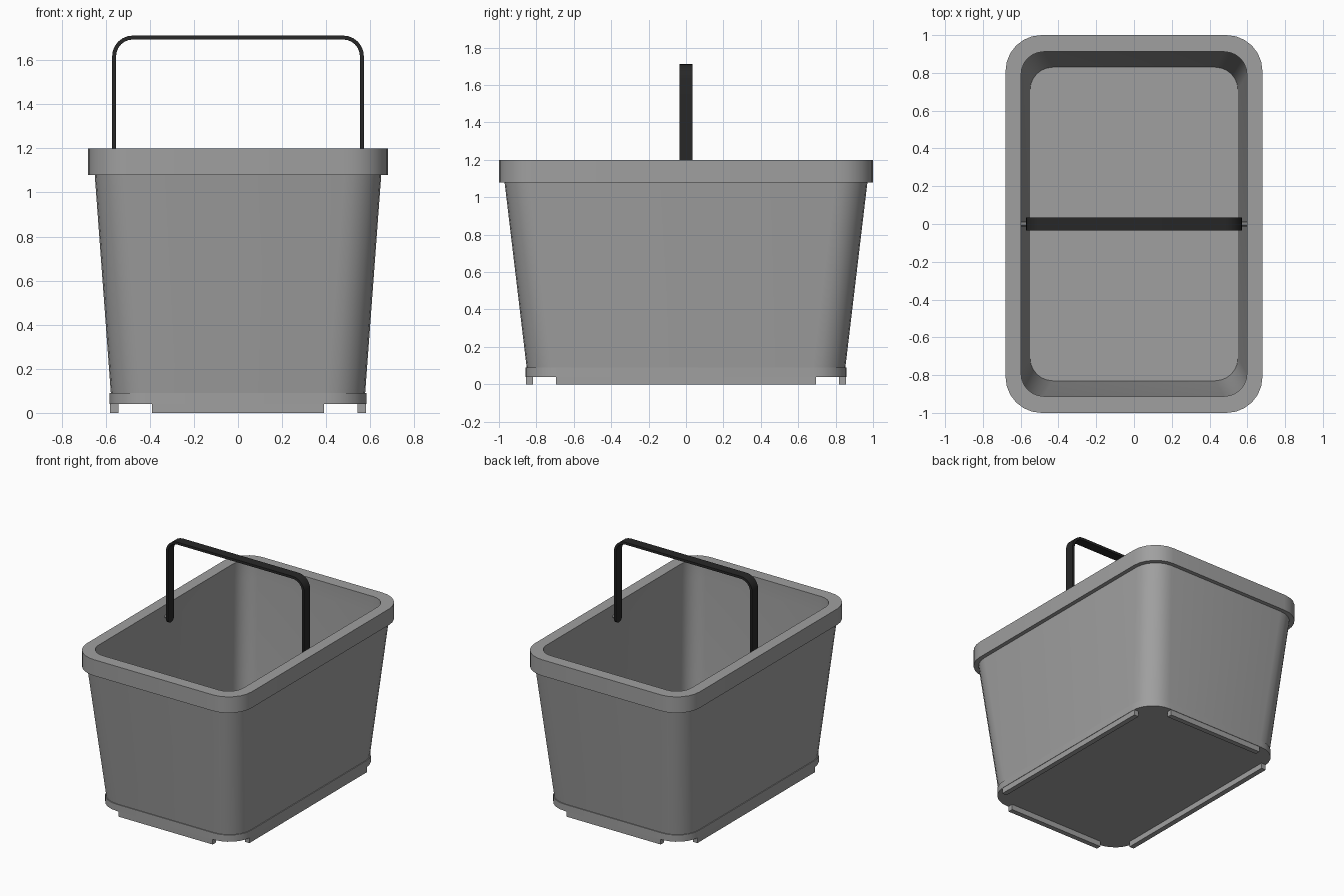
import bpy, bmesh, math

if "Cube" in bpy.data.objects:
    bpy.data.objects.remove(bpy.data.objects["Cube"])


def material(name, v):
    m = bpy.data.materials.new(name)
    m.diffuse_color = (v, v, v, 1)
    m.use_nodes = True
    m.node_tree.nodes["Principled BSDF"].inputs["Base Color"].default_value = m.diffuse_color
    return m


GREY = material("mid_grey_plastic", 0.35)
BLACK = material("black_plastic", 0.02)


def finish(name, bm, mat):
    bmesh.ops.recalc_face_normals(bm, faces=bm.faces)
    me = bpy.data.meshes.new(name)
    bm.to_mesh(me)
    bm.free()
    me.materials.append(mat)
    ob = bpy.data.objects.new(name, me)
    bpy.context.collection.objects.link(ob)
    bpy.ops.object.select_all(action='DESELECT')
    ob.select_set(True)
    bpy.context.view_layer.objects.active = ob
    bpy.ops.object.shade_smooth_by_angle(angle=math.radians(30))
    return ob


def rounded_rect(hx, hy, r, n=6):
    pts = []
    for k, (sx, sy) in enumerate([(1, 1), (-1, 1), (-1, -1), (1, -1)]):
        for i in range(n + 1):
            a = math.pi / 2 * (k + i / n)
            pts.append((sx * (hx - r) + r * math.cos(a), sy * (hy - r) + r * math.sin(a)))
    return pts


def bridge(bm, a, b):
    n = len(a)
    for i in range(n):
        j = (i + 1) % n
        bm.faces.new((a[i], a[j], b[j], b[i]))


# Basket shell: outside upward, over the rim, then down the inside
# each row: half x, half y, corner radius, z
profile = [
    (0.583, 0.858, 0.18, 0.04), (0.583, 0.858, 0.18, 0.09), (0.577, 0.852, 0.175, 0.09),
    (0.65, 0.97, 0.17, 1.08), (0.68, 1.0, 0.19, 1.08), (0.68, 1.0, 0.19, 1.20),
    (0.598, 0.912, 0.12, 1.20), (0.598, 0.912, 0.12, 1.08), (0.55, 0.83, 0.12, 0.08)]
bm = bmesh.new()
rings = [[bm.verts.new((x, y, z)) for x, y in rounded_rect(hx, hy, r)]
         for hx, hy, r, z in profile]
for a, b in zip(rings, rings[1:]):
    bridge(bm, a, b)
bm.faces.new(rings[0])
bm.faces.new(rings[-1])
finish("basket_shell", bm, GREY)


# Foot strips under the four edges, leaving the corners open
def box(bm, lo, hi):
    v = bmesh.ops.create_cube(bm, size=1)['verts']
    for p in v:
        p.co = [lo[i] if p.co[i] < 0 else hi[i] for i in range(3)]


bm = bmesh.new()
for s in (-1, 1):
    xs = sorted((s * 0.543, s * 0.58))
    ys = sorted((s * 0.818, s * 0.855))
    box(bm, (xs[0], -0.695, 0), (xs[1], 0.695, 0.045))
    box(bm, (-0.39, ys[0], 0), (0.39, ys[1], 0.045))
finish("foot_strips", bm, GREY)

# Handle: flat strap bent over the basket, with rounded lower ends
HX, TOP, R, PIVOT, T, W = 0.562, 1.703, 0.085, 1.115, 0.009, 0.035
half = [(HX, PIVOT, 0.0)]
for i in range(7):
    a = math.pi / 2 * i / 6
    half.append((HX - R + R * math.cos(a), TOP - R + R * math.sin(a), a))
path = half + [(-x, z, math.pi - a) for x, z, a in reversed(half)]
bm = bmesh.new()
sections = []
for x, z, a in path:
    c, s = math.cos(a), math.sin(a)
    sections.append([bm.verts.new((x + d * T * c, y, z + d * T * s))
                     for d, y in ((1, -W), (1, W), (-1, W), (-1, -W))])
for a, b in zip(sections, sections[1:]):
    bridge(bm, a, b)
for end in (sections[0], sections[-1]):
    # half-disc tip below each end
    sgn = 1 if end[0].co.x > 0 else -1
    arcs = []
    for d, first, last in ((1, end[0], end[1]), (-1, end[3], end[2])):
        mid = [bm.verts.new((sgn * (HX + d * T), -W * math.cos(math.pi * i / 10),
                             PIVOT - W * math.sin(math.pi * i / 10))) for i in range(1, 10)]
        arcs.append([first] + mid + [last])
        bm.faces.new(arcs[-1])
    for i in range(10):
        bm.faces.new((arcs[0][i], arcs[0][i + 1], arcs[1][i + 1], arcs[1][i]))
finish("handle", bm, BLACK)

# Pivot pegs joining the handle to the inner walls
bm = bmesh.new()
for s in (-1, 1):
    ring = [[bm.verts.new((s * x, 0.012 * math.cos(k * math.pi / 6),
                           PIVOT + 0.012 * math.sin(k * math.pi / 6))) for k in range(12)]
            for x in (HX, 0.605)]
    bridge(bm, *ring)
    for r in ring:
        bm.faces.new(r)
finish("pivot_pegs", bm, GREY)
